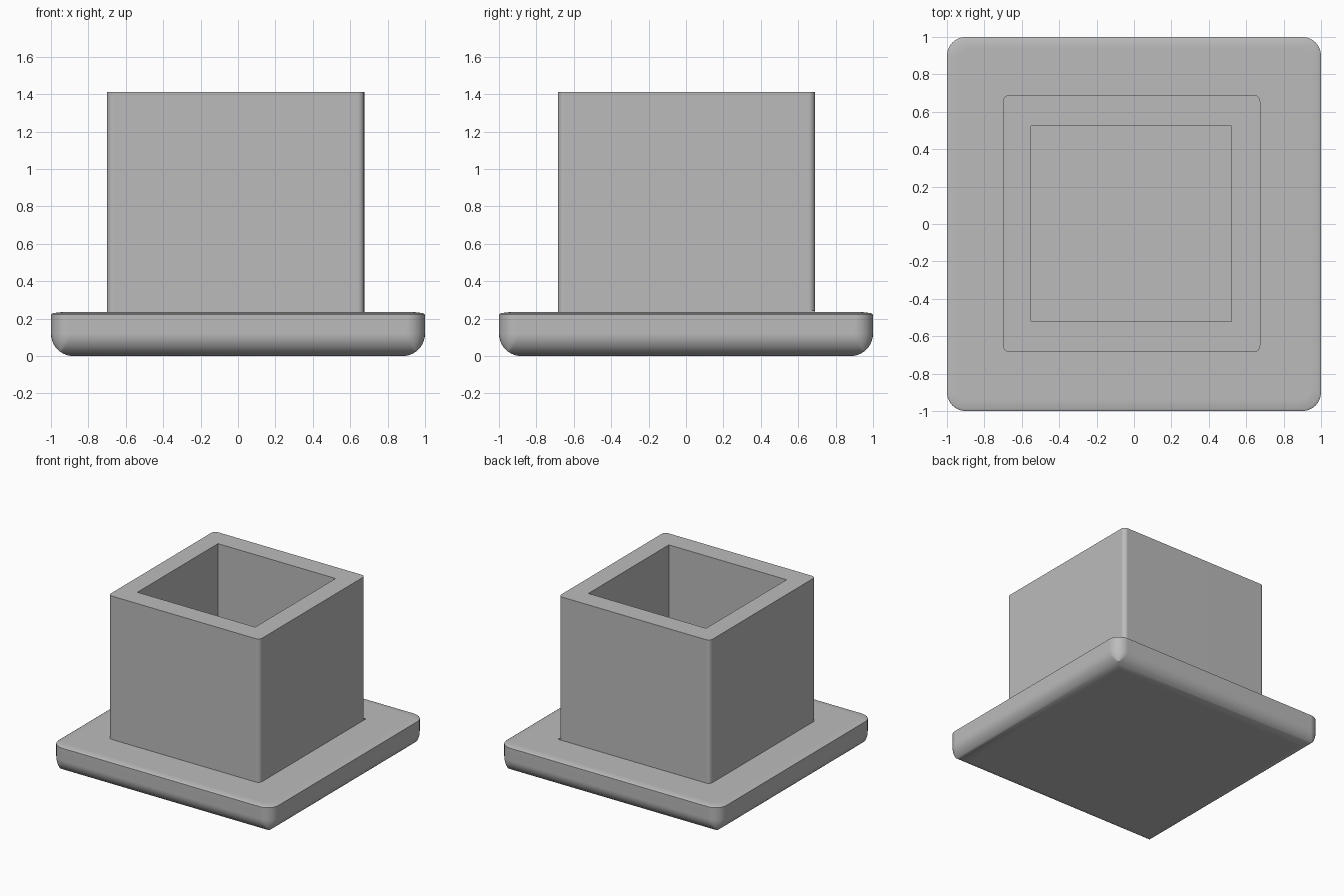
import bpy, bmesh, math

default = bpy.data.objects.get("Cube")
if default:
    bpy.data.objects.remove(default, do_unlink=True)

GREY = 0.5
grey = bpy.data.materials.new("plain grey")
grey.use_nodes = True
grey.diffuse_color = (GREY, GREY, GREY, 1)
grey.node_tree.nodes["Principled BSDF"].inputs["Base Color"].default_value = (GREY, GREY, GREY, 1)


def ring(bm, x0, x1, y0, y1, z, radius, steps=8):
    """Rounded rectangle of vertices; every ring has the same count."""
    verts = []
    corners = ((x1, y1, -1, -1), (x0, y1, 1, -1), (x0, y0, 1, 1), (x1, y0, -1, 1))
    for quarter, (cx, cy, sx, sy) in enumerate(corners):
        for i in range(steps + 1):
            a = math.pi / 2 * (quarter + i / steps)
            verts.append(bm.verts.new((cx + radius * (sx + math.cos(a)),
                                       cy + radius * (sy + math.sin(a)), z)))
    return verts


def loft(name, sections, caps):
    """Skin between rings, closing with end caps or back onto the first ring."""
    bm = bmesh.new()
    rings = [ring(bm, *s) for s in sections]
    pairs = list(zip(rings, rings[1:]))
    if caps:
        bm.faces.new(rings[0])
        bm.faces.new(rings[-1])
    else:
        pairs.append((rings[-1], rings[0]))
    for low, high in pairs:
        n = len(low)
        for i in range(n):
            j = (i + 1) % n
            bm.faces.new((low[i], low[j], high[j], high[i]))
    bmesh.ops.remove_doubles(bm, verts=bm.verts, dist=0.0001)
    bmesh.ops.recalc_face_normals(bm, faces=bm.faces)
    mesh = bpy.data.meshes.new(name)
    bm.to_mesh(mesh)
    bm.free()
    mesh.materials.append(grey)
    obj = bpy.data.objects.new(name, mesh)
    bpy.context.collection.objects.link(obj)
    bpy.ops.object.select_all(action='DESELECT')
    bpy.context.view_layer.objects.active = obj
    obj.select_set(True)
    bpy.ops.object.shade_smooth_by_angle(angle=math.radians(32))
    weighted = obj.modifiers.new("flat_face_normals", 'WEIGHTED_NORMAL')
    weighted.keep_sharp = True
    return obj


def plate_section(inset, z, radius):
    e = 1 - inset
    return (-e, e, -e, e, z, radius)


# Base plate: rounded underside whose corners sharpen downward, soft top edge
FILLET = 0.12
plate = []
for k in range(11):
    a = math.pi / 2 * k / 10
    inset = FILLET * (1 - math.sin(a))
    plate.append(plate_section(inset, FILLET * (1 - math.cos(a)), max(0.1 - 2 * inset, 0)))
plate += [plate_section(0, 0.222, 0.1), plate_section(0.012, 0.23, 0.09),
          plate_section(0.06, 0.235, 0.06)]
loft("base_plate", plate, caps=True)

# Square socket: rounded outer corners, sharp inner corners, open at the top
FOOT, TOP = 0.225, 1.413
outer = (-0.70, 0.675, -0.685, 0.69)
inner = (-0.55, 0.52, -0.52, 0.525)
loft("square_socket", [(*outer, FOOT, 0.035), (*outer, TOP, 0.035),
                       (*inner, TOP, 0), (*inner, FOOT, 0)], caps=False)

# Small square foot under one socket corner
loft("corner_foot", [(0.63, 0.675, 0.645, 0.69, FOOT, 0),
                     (0.63, 0.675, 0.645, 0.69, 0.243, 0)], caps=True)
